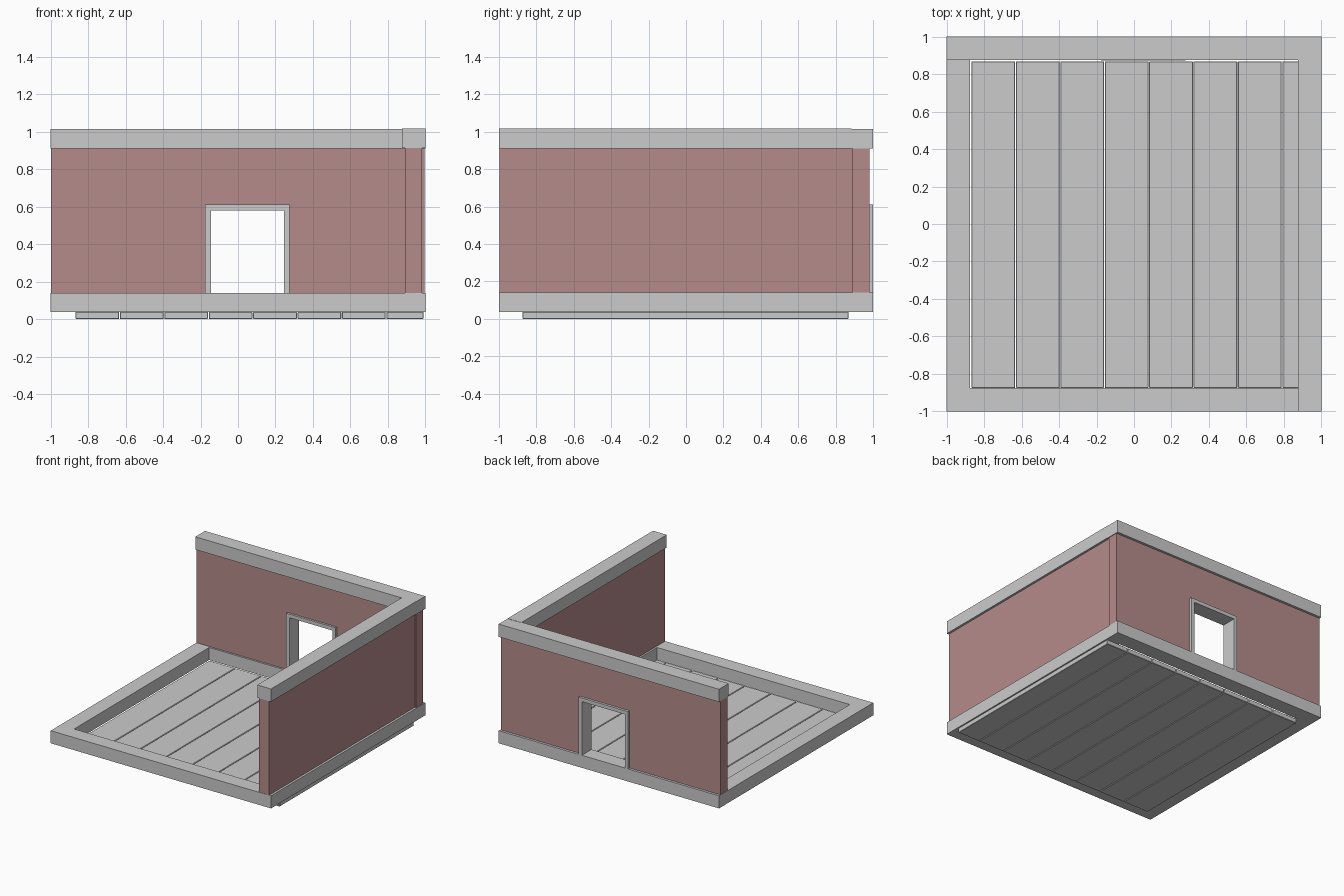
import bpy, bmesh
from mathutils import Vector

if "Cube" in bpy.data.objects:
    bpy.data.objects.remove(bpy.data.objects["Cube"])

brick = bpy.data.materials.new("brick_red")
brick.diffuse_color = (0.47, 0.26, 0.26, 1)
brick.use_nodes = True
brick.node_tree.nodes["Principled BSDF"].inputs["Base Color"].default_value = brick.diffuse_color


def finish(name, bm, mat=None, bevel=0.0):
    bmesh.ops.recalc_face_normals(bm, faces=bm.faces)
    me = bpy.data.meshes.new(name)
    bm.to_mesh(me)
    bm.free()
    ob = bpy.data.objects.new(name, me)
    bpy.context.collection.objects.link(ob)
    if mat:
        me.materials.append(mat)
    if bevel:
        mod = ob.modifiers.new("edge_bevel", 'BEVEL')
        mod.width = bevel
        mod.segments = 1
    return ob


def box(name, x, y, z, mat=None, bevel=0.0):
    """Box from (min, max) ranges on each axis."""
    bm = bmesh.new()
    bmesh.ops.create_cube(bm, size=1)
    for v in bm.verts:
        v.co = Vector([r[0] if c < 0 else r[1] for c, r in zip(v.co, (x, y, z))])
    return finish(name, bm, mat, bevel)


def prism(name, pts, y, mat=None):
    """Outline in x-z, extruded between two y values."""
    bm = bmesh.new()
    face = bm.faces.new([bm.verts.new((px, y[0], pz)) for px, pz in pts])
    ext = bmesh.ops.extrude_face_region(bm, geom=[face])
    moved = [g for g in ext["geom"] if isinstance(g, bmesh.types.BMVert)]
    bmesh.ops.translate(bm, verts=moved, vec=(0, y[1] - y[0], 0))
    return finish(name, bm, mat)


IN = 0.875                      # inner edge of the beams
BASE, CAP = (0.037, 0.14), (0.91, 1.015)
D0, D1, DTOP = -0.175, 0.275, 0.61   # doorway frame extents
T = 0.03                        # frame thickness

# Floor planks, the last one trimmed under the right wall
step, gap = 0.237, 0.004
for i in range(8):
    x0 = -0.867 + i * step
    box(f"floor_plank_{i + 1}", (x0, min(x0 + step - gap, 0.99)),
        (-IN, 0.868), (0.0, 0.038), bevel=0.003)

# Base beams around the floor
box("base_back", (-1, 1), (IN, 1), BASE)
box("base_right", (IN, 1), (-1, IN + 0.01), BASE)
box("base_left", (-1, -IN), (-1, IN), BASE)
box("base_front", (-IN, IN), (-1, -IN), BASE)

# Cap beams on the two walls
box("cap_back", (-1, 1), (IN, 1), CAP)
box("cap_right", (IN, 1), (-1, IN + 0.01), (0.912, 1.017))

# Walls, the back one split beside the doorway
WZ = (BASE[1], CAP[0] + 0.005)
WY = (0.89, 0.98)
box("wall_right", (0.89, 0.982), (-0.998, 0.89), WZ, brick)
box("wall_back_left", (-0.998, D0), WY, WZ, brick)
prism("wall_back_right",
      [(D1, WZ[0]), (0.994, WZ[0]), (0.994, WZ[1]), (D0, WZ[1]), (D0, DTOP), (D1, DTOP)],
      WY, brick)

# Door frame, open at the bottom
prism("door_frame",
      [(D0, BASE[0]), (D0, DTOP), (D1, DTOP), (D1, BASE[0]), (D1 - T, BASE[0]),
       (D1 - T, DTOP - T), (D0 + T, DTOP - T), (D0 + T, BASE[0])],
      (0.873, 1.0))
